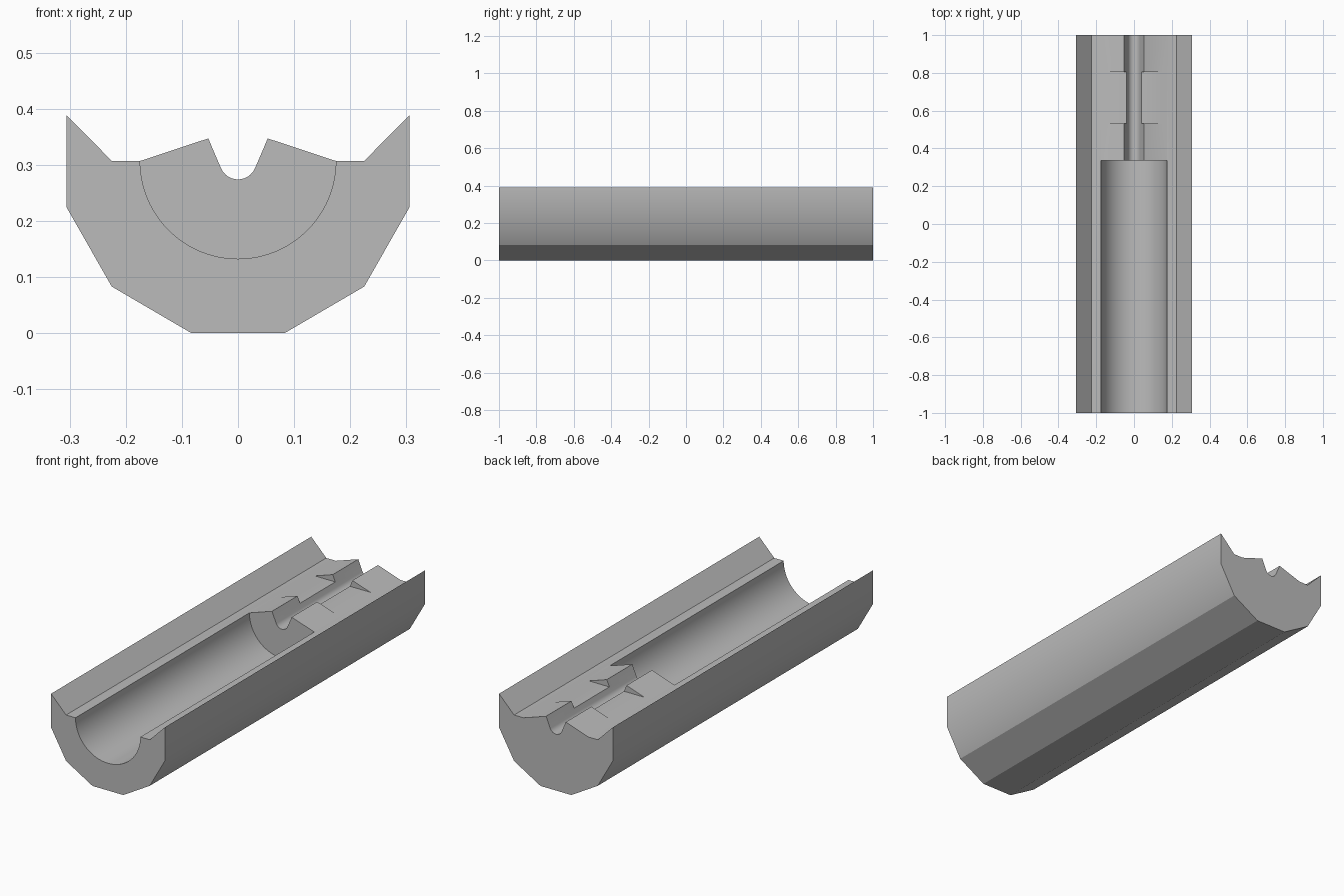
import bpy, bmesh, math

cube = bpy.data.objects.get("Cube")
if cube:
    bpy.data.objects.remove(cube, do_unlink=True)

grey = bpy.data.materials.new("neutral grey")
grey.use_nodes = True
grey.diffuse_color = (0.5, 0.5, 0.5, 1)
grey.node_tree.nodes["Principled BSDF"].inputs["Base Color"].default_value = (0.5, 0.5, 0.5, 1)


def arc(radius, height, start, end, steps):
    """Points on an arc around (0, height), angles in degrees."""
    angles = [math.radians(start + (end - start) * i / steps) for i in range(steps + 1)]
    return [(radius * math.cos(a), height + radius * math.sin(a)) for a in angles]


def prism(name, profile, y0, y1):
    """Extrude an x-z profile along y."""
    bm = bmesh.new()
    face = bm.faces.new([bm.verts.new((x, y0, z)) for x, z in profile])
    new = bmesh.ops.extrude_face_region(bm, geom=[face])["geom"]
    verts = [v for v in new if isinstance(v, bmesh.types.BMVert)]
    bmesh.ops.translate(bm, verts=verts, vec=(0, y1 - y0, 0))
    bmesh.ops.recalc_face_normals(bm, faces=bm.faces)
    mesh = bpy.data.meshes.new(name)
    bm.to_mesh(mesh)
    bm.free()
    mesh.materials.append(grey)
    obj = bpy.data.objects.new(name, mesh)
    bpy.context.collection.objects.link(obj)
    return obj


def cut(target, cutter):
    """Subtract a cutter and remove it."""
    bpy.context.view_layer.objects.active = target
    mod = target.modifiers.new("cut", "BOOLEAN")
    mod.operation = "DIFFERENCE"
    mod.solver = "EXACT"
    mod.object = cutter
    bpy.ops.object.modifier_apply(modifier=mod.name)
    bpy.data.objects.remove(cutter, do_unlink=True)


# Body: faceted underside, raised rims, twin ridges and a round-bottomed groove
deck = 0.307
half = [(0.083, 0), (0.225, 0.083), (0.306, 0.225), (0.306, 0.389),
        (0.225, deck), (0.174, deck), (0.053, 0.347)]
groove = arc(0.033, deck, -24, -156, 16)
mirrored = [(-x, z) for x, z in reversed(half)]
body = prism("grooved_body", half + groove + mirrored, -1, 1)

# Wide trough in the front two thirds
cut(body, prism("trough_cutter", arc(0.1745, deck, 0, 360, 96)[:-1], -1.1, 0.337))

# Lowered gap between the two pairs of ridges
gap = [(-0.2, 0.315), (0.2, 0.315), (0.2, 0.5), (-0.2, 0.5)]
cut(body, prism("gap_cutter", gap, 0.533, 0.804))

# Smooth the curves and keep the facets crisp
bpy.ops.object.select_all(action="DESELECT")
body.select_set(True)
bpy.context.view_layer.objects.active = body
bpy.ops.object.shade_smooth_by_angle(angle=math.radians(29.85))
